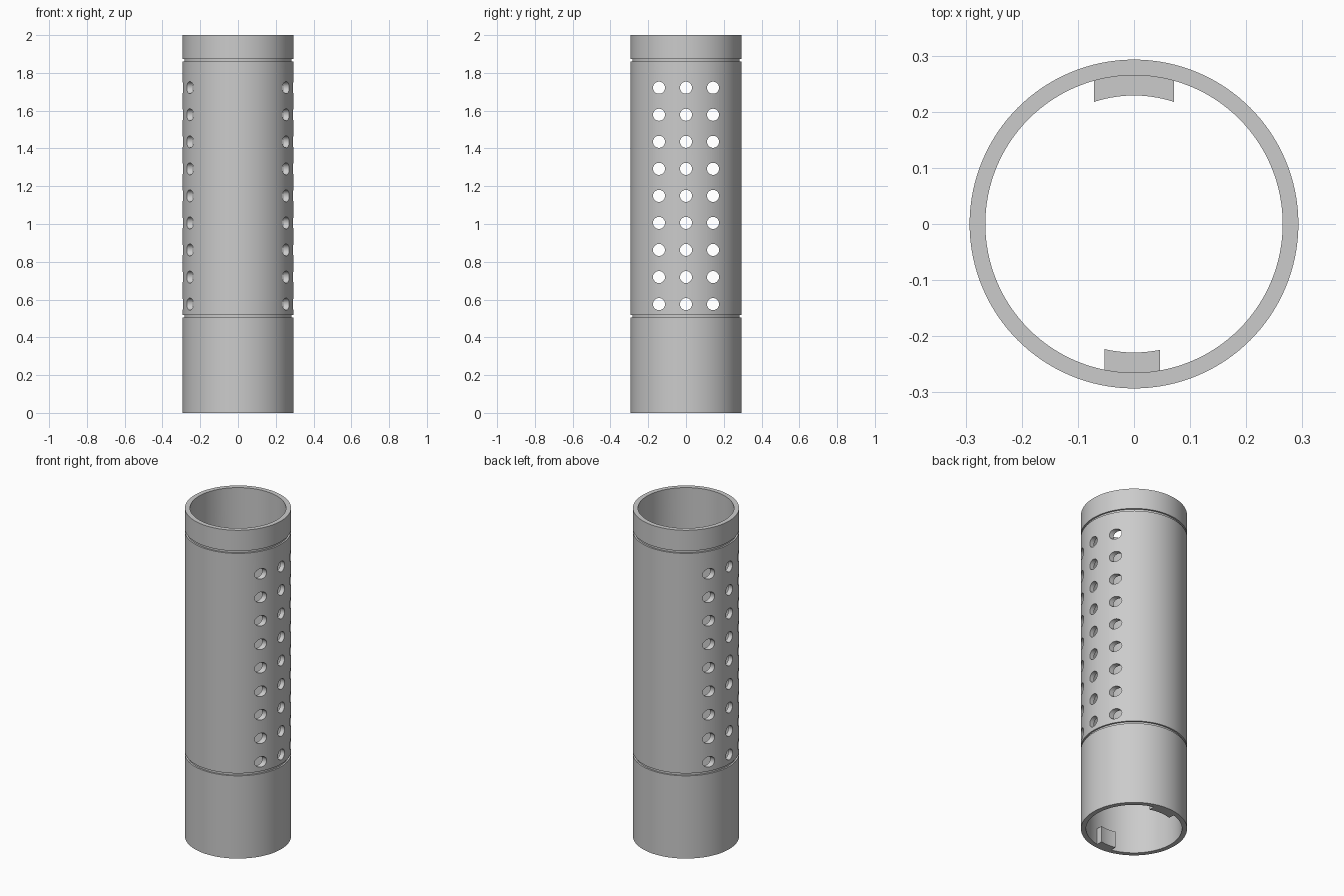
import bpy, bmesh, math
from mathutils import Matrix

cube = bpy.data.objects.get("Cube")
if cube:
    bpy.data.objects.remove(cube)

OUTER, INNER, HEIGHT, SEGMENTS = 0.293, 0.265, 2.0, 128

grey = bpy.data.materials.new("satin grey")
grey.use_nodes = True
colour = (0.6, 0.6, 0.6, 1)
grey.diffuse_color = colour
grey.node_tree.nodes["Principled BSDF"].inputs["Base Color"].default_value = colour


def make_object(name, bm):
    bmesh.ops.recalc_face_normals(bm, faces=bm.faces)
    mesh = bpy.data.meshes.new(name)
    bm.to_mesh(mesh)
    bm.free()
    obj = bpy.data.objects.new(name, mesh)
    bpy.context.collection.objects.link(obj)
    mesh.materials.append(grey)
    return obj


def smooth(obj):
    bpy.ops.object.select_all(action="DESELECT")
    obj.select_set(True)
    bpy.context.view_layer.objects.active = obj
    bpy.ops.object.shade_smooth_by_angle(angle=math.radians(30))


# Tube wall: a closed profile with two square grooves, turned about z
profile = [(INNER, 0), (OUTER, 0)]
for low, high in ((0.504, 0.519), (1.859, 1.874)):
    neck = OUTER - 0.01
    profile += [(OUTER, low), (neck, low), (neck, high), (OUTER, high)]
profile += [(OUTER, HEIGHT), (INNER, HEIGHT)]

bm = bmesh.new()
rings = []
for i in range(SEGMENTS):
    a = math.tau * i / SEGMENTS
    rings.append([bm.verts.new((r * math.cos(a), r * math.sin(a), z)) for r, z in profile])
for i, ring in enumerate(rings):
    following = rings[(i + 1) % SEGMENTS]
    for j in range(len(profile)):
        k = (j + 1) % len(profile)
        bm.faces.new((ring[j], following[j], following[k], ring[k]))
tube = make_object("grooved_tube", bm)

# Vent holes: three columns of nine rods passing through both sides along x
bm = bmesh.new()
for column in (-1, 0, 1):
    for row in range(9):
        place = Matrix.Translation((0, 0.143 * column, 0.576 + 0.1432 * row))
        bmesh.ops.create_cone(bm, cap_ends=True, segments=32, radius1=0.032, radius2=0.032,
                              depth=0.8, matrix=place @ Matrix.Rotation(math.pi / 2, 4, "Y"))
cutter = make_object("vent_hole_cutter", bm)
cutter.hide_render = True

cut = tube.modifiers.new("vent holes", "BOOLEAN")
cut.operation = "DIFFERENCE"
cut.solver = "EXACT"
cut.object = cutter
bpy.ops.object.select_all(action="DESELECT")
tube.select_set(True)
bpy.context.view_layer.objects.active = tube
bpy.ops.object.modifier_apply(modifier=cut.name)
bpy.data.objects.remove(cutter)
smooth(tube)


# Locking tabs: curved blocks with parallel sides inside the lower rim
def locking_tab(name, x0, x1, side, height=0.1, steps=10):
    bm = bmesh.new()
    outline = []
    for radius, order in ((0.229, range(steps + 1)), (INNER + 0.003, range(steps, -1, -1))):
        for i in order:
            x = x0 + (x1 - x0) * i / steps
            outline.append(bm.verts.new((x, side * math.sqrt(radius ** 2 - x ** 2), 0)))
    base = bm.faces.new(outline)
    top = bmesh.ops.extrude_face_region(bm, geom=[base], use_keep_orig=True)["geom"]
    bmesh.ops.translate(bm, vec=(0, 0, height),
                        verts=[v for v in top if isinstance(v, bmesh.types.BMVert)])
    smooth(make_object(name, bm))


locking_tab("front_locking_tab", -0.053, 0.046, -1)
locking_tab("back_locking_tab", -0.071, 0.071, 1)
